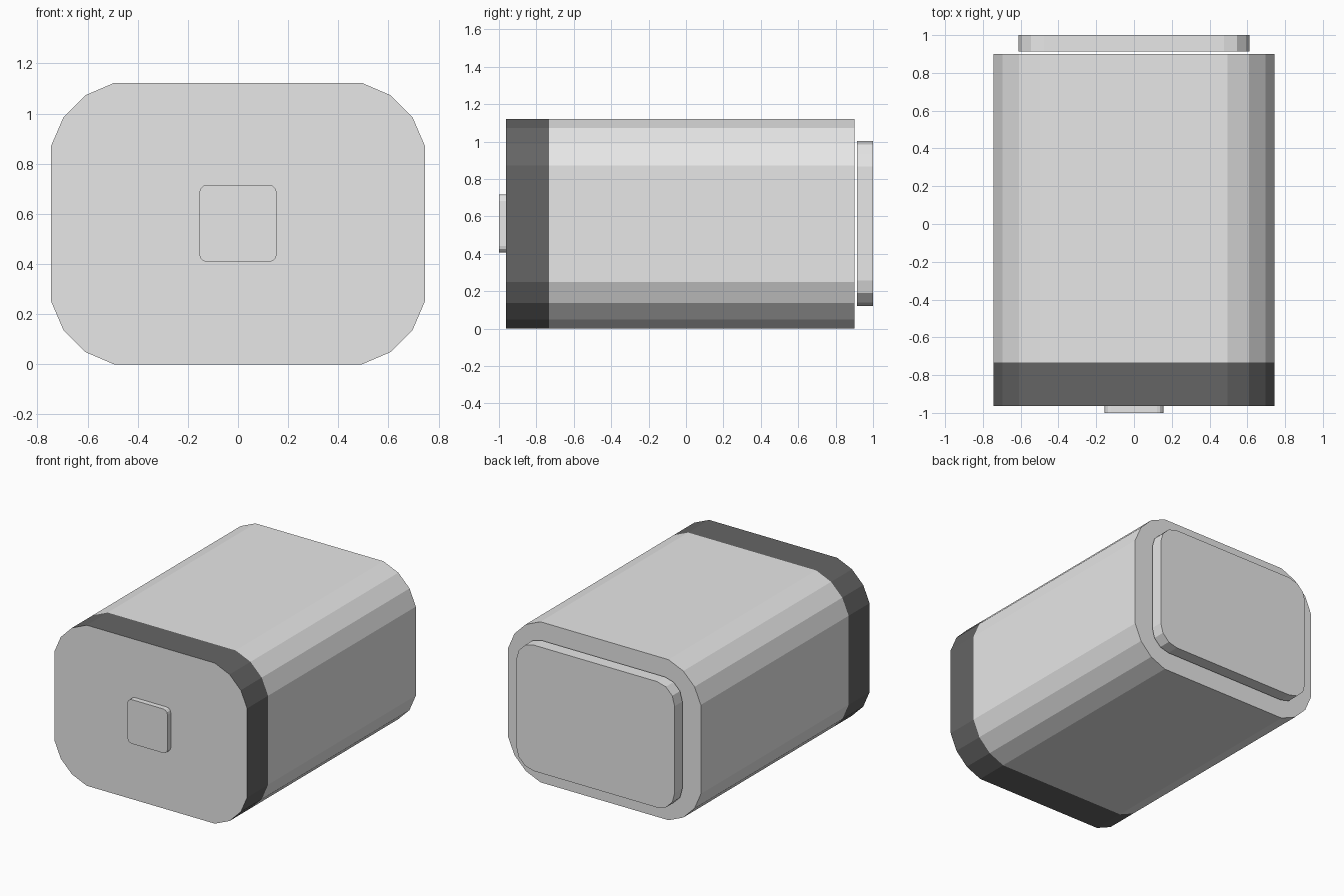
import bpy, bmesh

if "Cube" in bpy.data.objects:
    bpy.data.objects.remove(bpy.data.objects["Cube"])


def material(name, value):
    m = bpy.data.materials.new(name)
    m.diffuse_color = (value, value, value, 1)
    m.use_nodes = True
    m.node_tree.nodes["Principled BSDF"].inputs["Base Color"].default_value = m.diffuse_color
    return m


light = material("light grey", 0.8)
dark = material("dark grey", 0.13)


def rounded_outline(half_w, z0, z1, corner):
    """Mirror one corner (insets from the side and the top) into a full outline."""
    cz, half_h = (z0 + z1) / 2, (z1 - z0) / 2
    quad = [(half_w - dx, half_h - dz) for dx, dz in corner]
    pts = quad + [(-x, z) for x, z in reversed(quad)]
    pts += [(-x, -z) for x, z in pts]
    return [(x, cz + z) for x, z in pts]


def prism(name, outline, ys, dark_before=None):
    """Loft an x-z outline through the given y stations and cap both ends."""
    bm = bmesh.new()
    rings = [[bm.verts.new((x, y, z)) for x, z in outline] for y in ys]
    n = len(outline)
    for a, b in zip(rings, rings[1:]):
        for i in range(n):
            j = (i + 1) % n
            bm.faces.new((a[i], a[j], b[j], b[i]))
    bm.faces.new(rings[0])
    bm.faces.new(rings[-1])
    bmesh.ops.recalc_face_normals(bm, faces=bm.faces)
    # Side faces in front of the limit are dark, end caps stay light
    for f in bm.faces:
        is_side = abs(f.normal.y) < 0.5
        if dark_before is not None and is_side and f.calc_center_median().y < dark_before:
            f.material_index = 1
    mesh = bpy.data.meshes.new(name)
    bm.to_mesh(mesh)
    bm.free()
    mesh.materials.append(light)
    mesh.materials.append(dark)
    obj = bpy.data.objects.new(name, mesh)
    bpy.context.collection.objects.link(obj)
    return obj


def arc(r):
    """Insets of a three-segment round corner."""
    return [(0, r), (0.134 * r, 0.5 * r), (0.5 * r, 0.134 * r), (r, 0)]


# Main body with a dark band round the front edge
body_corner = [(0, 0.25), (0.049, 0.136), (0.136, 0.049), (0.25, 0)]
prism("body", rounded_outline(0.745, 0, 1.122, body_corner),
      (-0.963, -0.732, 0.9), dark_before=-0.732)

# Small square button on the front
prism("front_button", rounded_outline(0.155, 0.408, 0.716, arc(0.033)), (-1.0, -0.963))

# Plate standing just off the back
prism("back_plate", rounded_outline(0.612, 0.122, 1.002, arc(0.136)), (0.914, 1.0))
